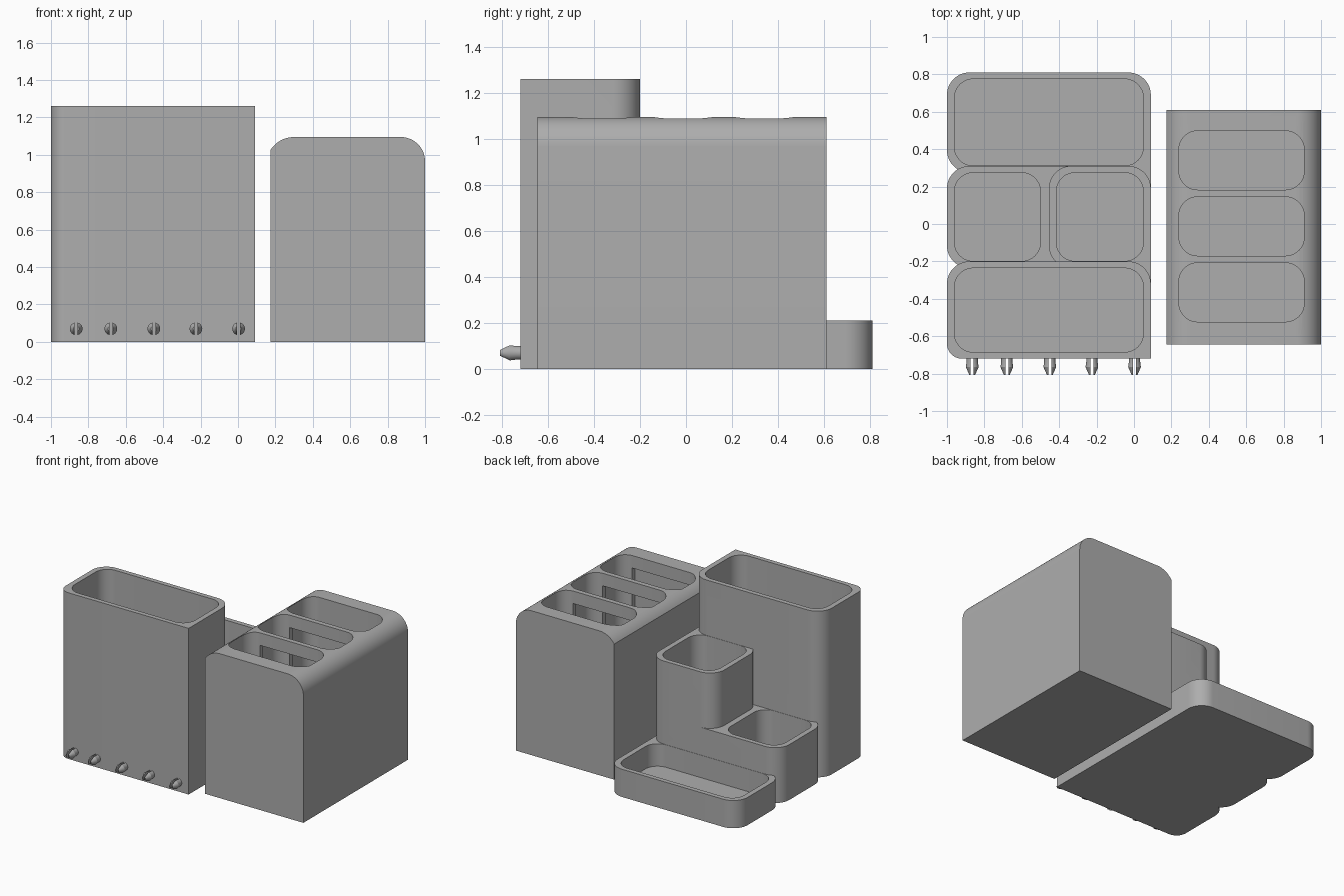
import bpy, bmesh, math

if "Cube" in bpy.data.objects:
    bpy.data.objects.remove(bpy.data.objects["Cube"])

gray = bpy.data.materials.new("matte gray")
gray.diffuse_color = (0.42, 0.42, 0.42, 1)
gray.use_nodes = True
gray.node_tree.nodes["Principled BSDF"].inputs["Base Color"].default_value = gray.diffuse_color


def new_object(name, bm):
    bmesh.ops.recalc_face_normals(bm, faces=bm.faces)
    me = bpy.data.meshes.new(name)
    bm.to_mesh(me)
    bm.free()
    ob = bpy.data.objects.new(name, me)
    bpy.context.collection.objects.link(ob)
    me.materials.append(gray)
    return ob


def prism(name, outline, to_3d, a, b):
    """Extrude a 2D outline between depths a and b."""
    bm = bmesh.new()
    lo = [bm.verts.new(to_3d(u, v, a)) for u, v in outline]
    hi = [bm.verts.new(to_3d(u, v, b)) for u, v in outline]
    bm.faces.new(lo)
    bm.faces.new(hi)
    n = len(lo)
    for i in range(n):
        j = (i + 1) % n
        bm.faces.new((lo[i], lo[j], hi[j], hi[i]))
    return new_object(name, bm)


def block(name, x0, x1, y0, y1, z0, z1, radii=(0, 0, 0, 0)):
    """Upright block; corner radii go front-left, front-right, back-right, back-left."""
    pts = []
    corners = ((x0, y0, 1, 1), (x1, y0, -1, 1), (x1, y1, -1, -1), (x0, y1, 1, -1))
    for k, ((x, y, sx, sy), r) in enumerate(zip(corners, radii)):
        if r == 0:
            pts.append((x, y))
            continue
        for i in range(13):
            t = math.radians(180 + 90 * k + 7.5 * i)
            pts.append((x + sx * r + r * math.cos(t), y + sy * r + r * math.sin(t)))
    return prism(name, pts, lambda u, v, d: (u, v, d), z0, z1)


def boolean(target, tools, operation):
    bpy.context.view_layer.objects.active = target
    for tool in tools:
        mod = target.modifiers.new("cut", 'BOOLEAN')
        mod.operation = operation
        mod.solver = 'EXACT'
        mod.object = tool
        bpy.ops.object.modifier_apply(modifier=mod.name)
        bpy.data.objects.remove(tool)


def smooth(ob):
    bpy.ops.object.select_all(action='DESELECT')
    ob.select_set(True)
    bpy.context.view_layer.objects.active = ob
    bpy.ops.object.shade_smooth_by_angle(angle=math.radians(30))


R = 0.12   # outer corner radius
P = 0.1    # pocket corner radius
FLOOR = 0.04

# Stepped caddy: tall bin, two middle cups and a low tray
caddy = block("stepped_caddy", -1, 0.09, -0.72, -0.2, 0, 1.26, (0.08, 0, R, R))
boolean(caddy, [
    block("tall_cup", -0.455, 0.09, -0.235, 0.31, 0, 0.84, (R, 0, R, R)),
    block("tall_cup_foot", -0.04, 0.09, -0.33, -0.1, 0, 0.84),
    block("short_cup", -1, -0.33, -0.235, 0.31, 0, 0.42, (R, 0, 0, R)),
    block("tray", -1, 0.09, 0.275, 0.81, 0, 0.21, (R, 0, R, R)),
    block("tray_foot", -0.04, 0.09, 0.18, 0.4, 0, 0.21),
], 'UNION')
boolean(caddy, [
    block("bin_pocket", -0.96, 0.05, -0.685, -0.236, FLOOR, 1.4, (P,) * 4),
    block("tall_pocket", -0.415, 0.05, -0.198, 0.274, FLOOR, 1.0, (P,) * 4),
    block("short_pocket", -0.96, -0.5, -0.198, 0.274, FLOOR, 0.6, (P,) * 4),
    block("tray_pocket", -0.96, 0.05, 0.312, 0.775, FLOOR, 0.4, (P,) * 4),
], 'DIFFERENCE')
smooth(caddy)

# Holder with rounded top edges
profile = [(0.175, 0), (1, 0)]
for i in range(13):
    t = math.radians(7.5 * i)
    profile.append((0.87 + 0.13 * math.cos(t), 0.965 + 0.13 * math.sin(t)))
for i in range(11):
    t = math.radians(90 + 5.64 * i)
    profile.append((0.30 + 0.15 * math.cos(t), 0.945 + 0.15 * math.sin(t)))
holder = prism("slotted_holder", profile, lambda u, v, d: (u, d, v), -0.645, 0.61)

# Three slots, and the window running through their partitions
slots = [block("slot", 0.24, 0.91, y, y + 0.315, FLOOR, 1.3, (P,) * 4)
         for y in (-0.523, -0.17, 0.183)]
window = block("partition_window", 0.33, 0.82, -0.56, 0.3, FLOOR + 0.03, 1.0)
boolean(holder, slots + [window], 'DIFFERENCE')
smooth(holder)


# Split snap pegs on the front
def peg(x, z):
    bm = bmesh.new()
    rings = []
    for y, r in ((-0.70, 0.03), (-0.735, 0.03), (-0.765, 0.034), (-0.808, 0.015)):
        rings.append([bm.verts.new((r * math.cos(math.tau * i / 24), y,
                                    r * math.sin(math.tau * i / 24))) for i in range(24)])
    for a, b in zip(rings, rings[1:]):
        for i in range(24):
            j = (i + 1) % 24
            bm.faces.new((a[i], a[j], b[j], b[i]))
    bm.faces.new(rings[0])
    bm.faces.new(rings[-1])
    # keep one half, close it and mirror it across the slit
    bmesh.ops.bisect_plane(bm, geom=bm.verts[:] + bm.edges[:] + bm.faces[:],
                           plane_co=(0.008, 0, 0), plane_no=(1, 0, 0), clear_inner=True)
    bmesh.ops.holes_fill(bm, edges=[e for e in bm.edges if e.is_boundary], sides=0)
    half = bmesh.ops.duplicate(bm, geom=bm.verts[:] + bm.edges[:] + bm.faces[:])["geom"]
    for v in half:
        if isinstance(v, bmesh.types.BMVert):
            v.co.x = -v.co.x
    ob = new_object("snap_peg", bm)
    ob.location = (x, 0, z)
    smooth(ob)


for x in (-0.865, -0.68, -0.45, -0.225, 0.003):
    peg(x, 0.07)
